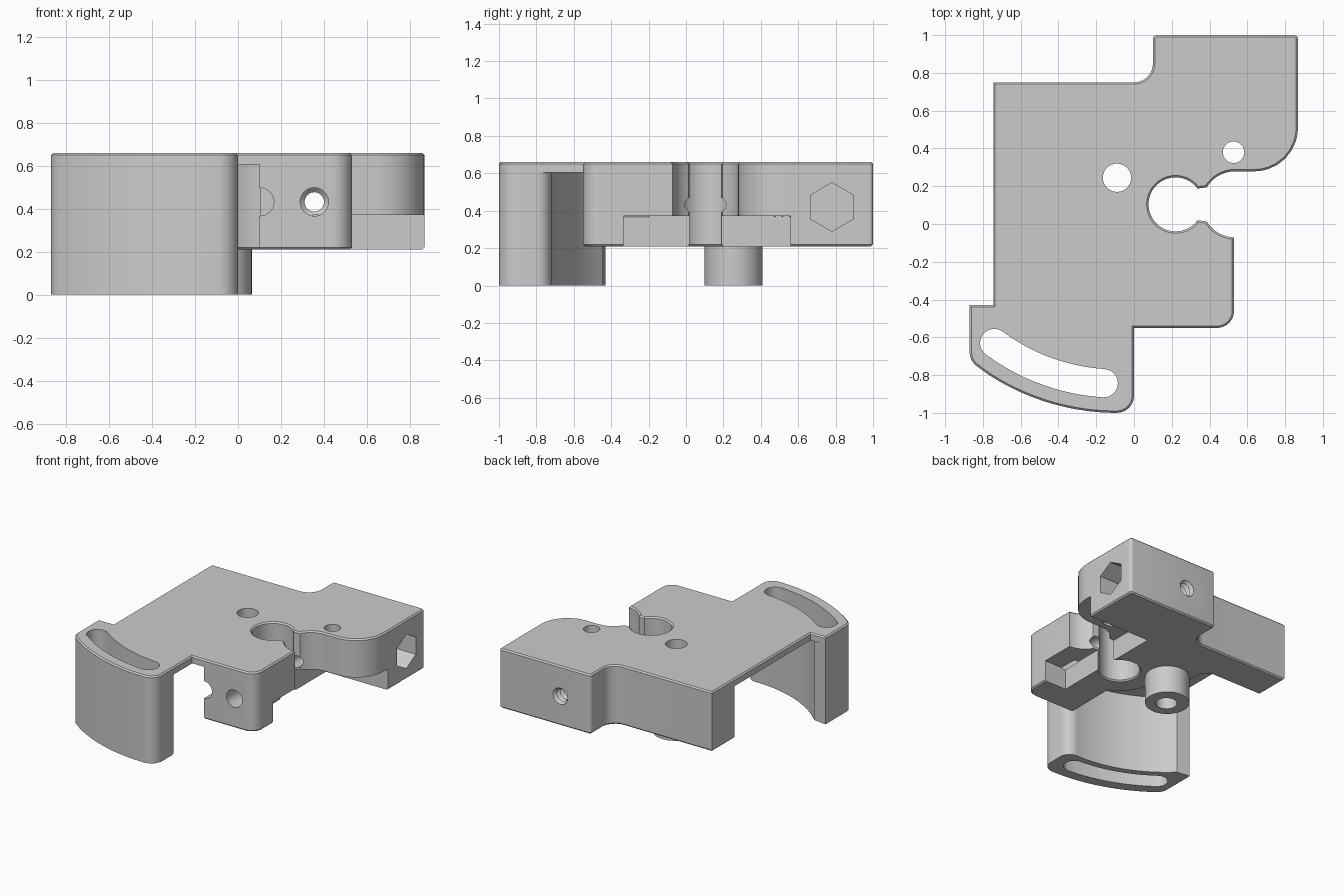
import bpy, bmesh, math
from mathutils import Vector, Matrix

cube = bpy.data.objects.get("Cube")
if cube:
    bpy.data.objects.remove(cube, do_unlink=True)

grey = bpy.data.materials.new("plain_grey")
grey.use_nodes = True
grey.diffuse_color = (0.6, 0.6, 0.6, 1)
grey.node_tree.nodes["Principled BSDF"].inputs["Base Color"].default_value = (0.6, 0.6, 0.6, 1)

PIVOT = (-0.09, 0.245)
BORE = (0.22, 0.104)
SCOOP = (0.535, 0.104)
BOLT = (0.355, 0.432)
FLOOR, DECK, TOP = 0.21, 0.605, 0.66


def arc(centre, r, a0, a1, step=6):
    """Points along a circular arc, angles in degrees."""
    n = max(2, round(abs(a1 - a0) / step))
    angles = [math.radians(a0 + (a1 - a0) * i / n) for i in range(n + 1)]
    return [(centre[0] + r * math.cos(a), centre[1] + r * math.sin(a)) for a in angles]


def rounded(points):
    """Outline from (x, y) corners; a third value rounds the corner."""
    out = []
    for i, p in enumerate(points):
        if len(p) == 2:
            out.append(p)
            continue
        c, r = Vector(p[:2]), p[2]
        u = (Vector(points[i - 1][:2]) - c).normalized()
        v = (Vector(points[(i + 1) % len(points)][:2]) - c).normalized()
        half = u.angle(v) / 2
        centre = c + (u + v).normalized() * r / math.sin(half)
        a = c + u * r / math.tan(half) - centre
        b = c + v * r / math.tan(half) - centre
        n = 8 if r > 0.05 else 4
        for k in range(n + 1):
            d = (a * (1 - k / n) + b * (k / n)).normalized()
            out.append(tuple(centre + d * r))
    return out


def make(name, bm):
    bmesh.ops.recalc_face_normals(bm, faces=bm.faces[:])
    if bm.calc_volume(signed=True) < 0:
        bmesh.ops.reverse_faces(bm, faces=bm.faces[:])
    mesh = bpy.data.meshes.new(name)
    bm.to_mesh(mesh)
    bm.free()
    mesh.materials.append(grey)
    obj = bpy.data.objects.new(name, mesh)
    bpy.context.collection.objects.link(obj)
    return obj


def prism(name, outline, z0, z1, soften=None):
    """Extruded outline; soften chamfers the rim lying at that height."""
    bm = bmesh.new()
    base = bm.faces.new([bm.verts.new((x, y, z0)) for x, y in outline])
    ext = bmesh.ops.extrude_face_region(bm, geom=[base])
    verts = [g for g in ext["geom"] if isinstance(g, bmesh.types.BMVert)]
    bmesh.ops.translate(bm, verts=verts, vec=(0, 0, z1 - z0))
    if soften is not None:
        rim = [e for e in bm.edges if all(abs(v.co.z - soften) < 1e-5 for v in e.verts)]
        bmesh.ops.bevel(bm, geom=rim, offset=0.01, segments=1, affect='EDGES')
    return make(name, bm)


def lathe(name, profile, axis, centre, sides=32):
    """Closed turned solid from (radius, position) pairs along an axis."""
    turn = {"x": Matrix.Rotation(math.pi / 2, 4, 'Y'),
            "y": Matrix.Rotation(-math.pi / 2, 4, 'X'),
            "z": Matrix.Identity(4)}[axis]
    bm = bmesh.new()
    rings = []
    for r, t in profile:
        rings.append([bm.verts.new((x, y, t)) for x, y in arc((0, 0), r, 0, 360, 360 / sides)[:-1]])
    for a, b in zip(rings, rings[1:]):
        for i in range(sides):
            j = (i + 1) % sides
            bm.faces.new((a[i], a[j], b[j], b[i]))
    bm.faces.new(rings[0])
    bm.faces.new(rings[-1])
    bmesh.ops.transform(bm, matrix=Matrix.Translation(centre) @ turn, verts=bm.verts[:])
    return make(name, bm)


def drill(name, xy, r):
    return lathe(name, [(r, -0.1), (r, 0.8)], "z", (xy[0], xy[1], 0))


def cut(obj, *cutters):
    for c in cutters:
        mod = obj.modifiers.new(c.name, 'BOOLEAN')
        mod.operation, mod.solver, mod.object = 'DIFFERENCE', 'MANIFOLD', c
    bpy.context.view_layer.update()
    deps = bpy.context.evaluated_depsgraph_get()
    mesh = bpy.data.meshes.new_from_object(obj.evaluated_get(deps))
    obj.modifiers.clear()
    obj.data = mesh


# Shared outline pieces: the split clamp with its bore, and the rear block
clamp_side = ([(0.53, -0.55, 0.09)]
              + arc(SCOOP, 0.175, 268.4, 211) + arc(BORE, 0.143, -36, -324)
              + arc(SCOOP, 0.175, 149, 92)
              + [(0.868, 0.279, 0.23), (0.868, 1, 0.02),
                 (0.1, 1, 0.02), (0.1, 0.75, 0.1), (-0.745, 0.75)])
leg_side = ([(-0.87, -0.43), (-0.87, -0.725, 0.09)]
            + arc(PIVOT, 1.245, 237, 269, 3) + [(0, -0.997, 0.09)])

# Main parts
top_plate = prism("top_plate", rounded([(-0.745, -0.43)] + leg_side + [(0, -0.55)] + clamp_side),
                  DECK, TOP, soften=TOP)
clamp_body = prism("clamp_body", rounded(
    clamp_side + [(-0.745, 0.48), (-0.245, 0.48, 0.08)] + arc(PIVOT, 0.155, 180, 265)
    + arc(BORE, 0.29, 192, 246) + [(0.1, -0.55)]), FLOOR, DECK, soften=FLOOR)
curved_leg = prism("curved_leg", rounded(
    leg_side + [(0, -0.716, 0.08)] + arc(PIVOT, 0.965, 269, 225.6, 3)), 0, DECK)
pivot_boss = lathe("pivot_boss", [(0.155, 0), (0.155, FLOOR + 0.03)], "z", (PIVOT[0], 0.255, 0))

# Cutters
pivot_hole = drill("pivot_hole", PIVOT, 0.075)
small_hole = drill("small_hole", (0.527, 0.38), 0.057)
ends = [arc(PIVOT, 1.09, a, a + 1)[0] for a in (233.4, 266.3)]
arc_slot = prism("arc_slot", arc(PIVOT, 1.165, 233.4, 266.3, 3)
                 + arc(ends[1], 0.075, 266.3, 446.3, 15)[1:-1]
                 + arc(PIVOT, 1.015, 266.3, 233.4, 3)
                 + arc(ends[0], 0.075, 53.4, 233.4, 15)[1:-1], -0.1, 0.8)
under_pocket = prism("under_pocket", [(0.346, -0.335), (1, -0.335), (1, 0.56), (0.346, 0.56)], 0, 0.371)
bolt_hole = lathe("bolt_hole", [(0.066, -0.7), (0.066, -0.2), (0.045, -0.18), (0.045, 0.5)],
                  "y", (BOLT[0], 0, BOLT[1]))
thread = [((0.045, 0.067)[i % 2], 0.455 + 0.02 * i) for i in range(31)]
threaded_hole = lathe("threaded_hole", thread, "y", (BOLT[0], 0, BOLT[1]))
side_groove = lathe("side_groove", [(0.065, -0.7), (0.065, -0.2)], "y", (0.102, 0, BOLT[1]))
nut_trap = lathe("nut_trap", [(0.13, 0.5), (0.13, 1)], "x", (0, 0.78, 0.42), sides=6)

cut(top_plate, pivot_hole, small_hole, arc_slot)
cut(clamp_body, under_pocket, pivot_hole, small_hole, bolt_hole, threaded_hole, side_groove, nut_trap)
cut(curved_leg, arc_slot)
cut(pivot_boss, pivot_hole)
for c in (pivot_hole, small_hole, arc_slot, under_pocket, bolt_hole,
          threaded_hole, side_groove, nut_trap):
    bpy.data.objects.remove(c, do_unlink=True)

# Smooth curved walls, keep hard edges
bpy.ops.object.select_all(action='DESELECT')
for part in (top_plate, clamp_body, curved_leg, pivot_boss):
    part.select_set(True)
    bpy.context.view_layer.objects.active = part
bpy.ops.object.shade_smooth_by_angle(angle=math.radians(30))
